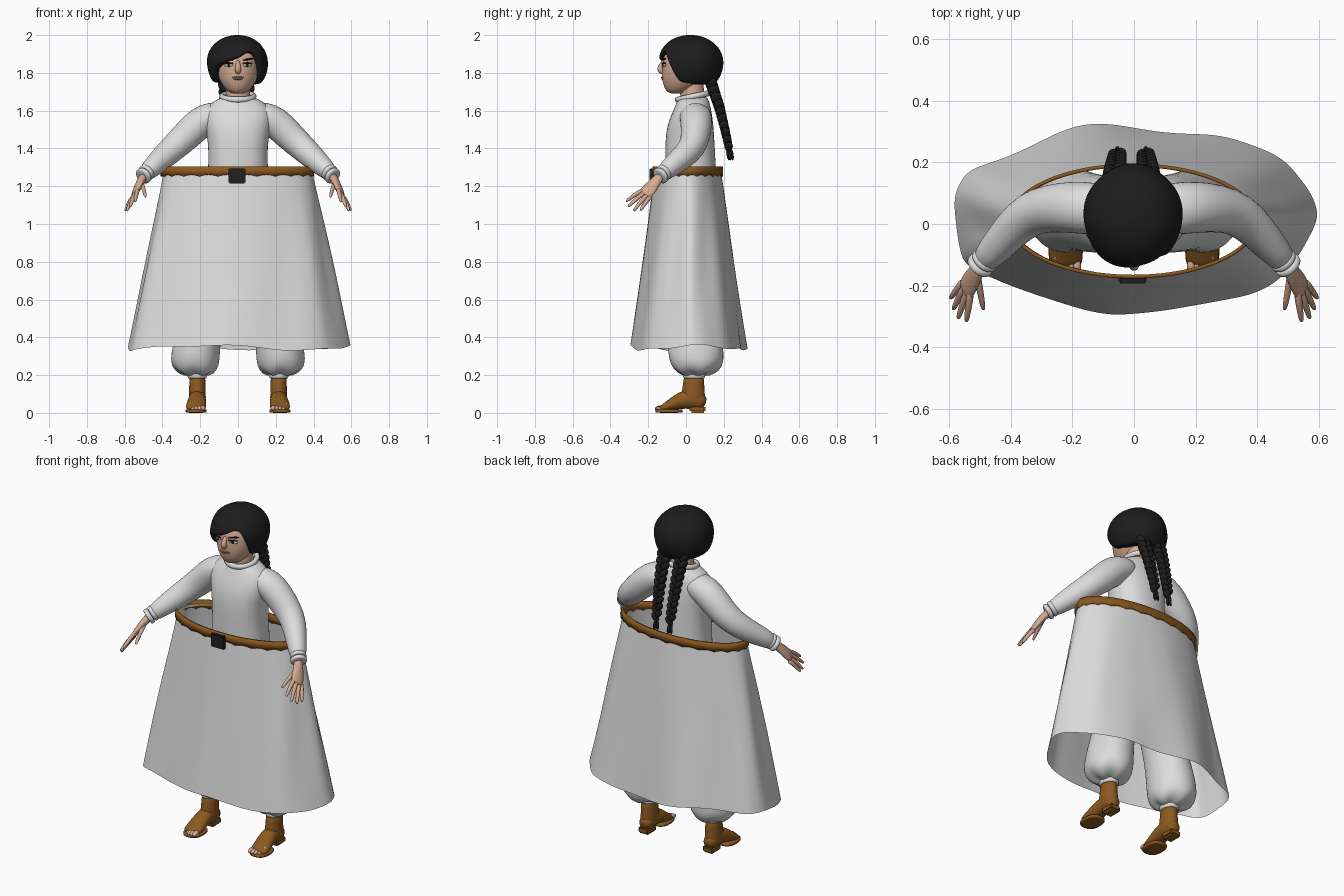
import bpy, bmesh, math
from mathutils import Vector, Matrix, Euler

if "Cube" in bpy.data.objects:
    bpy.data.objects.remove(bpy.data.objects["Cube"])

def material(name, rgb):
    m = bpy.data.materials.new(name)
    m.diffuse_color = (*rgb, 1)
    m.use_nodes = True
    m.node_tree.nodes["Principled BSDF"].inputs["Base Color"].default_value = m.diffuse_color
    return m

CLOTH = material("pale cloth", (0.72, 0.72, 0.72))
SKIN = material("skin", (0.66, 0.40, 0.28))
HAIR = material("black hair", (0.012, 0.012, 0.013))
LEATHER = material("brown leather", (0.26, 0.10, 0.014))
BUCKLE = material("dark metal", (0.015, 0.015, 0.016))
EYE = material("eye white", (0.6, 0.57, 0.53))
LIP = material("lip", (0.42, 0.20, 0.15))

def finish(name, bm, mat, subsurf=0):
    bmesh.ops.recalc_face_normals(bm, faces=bm.faces)
    me = bpy.data.meshes.new(name)
    bm.to_mesh(me)
    bm.free()
    me.materials.append(mat)
    for p in me.polygons:
        p.use_smooth = True
    ob = bpy.data.objects.new(name, me)
    bpy.context.collection.objects.link(ob)
    if subsurf:
        mod = ob.modifiers.new("smooth", 'SUBSURF')
        mod.levels = mod.render_levels = subsurf
    return ob

def loft(name, rings, mat, caps=True, subsurf=1):
    """Skin a list of closed rings."""
    bm = bmesh.new()
    vs = [[bm.verts.new(p) for p in r] for r in rings]
    n = len(vs[0])
    for a, b in zip(vs, vs[1:]):
        for i in range(n):
            j = (i + 1) % n
            bm.faces.new((a[i], a[j], b[j], b[i]))
    if caps:
        bm.faces.new(vs[0][::-1])
        bm.faces.new(vs[-1])
    return finish(name, bm, mat, subsurf)

def ring(z, cx, cy, rx, ry, n=24, p=2.0):
    """Horizontal superellipse."""
    out = []
    for i in range(n):
        c, s = math.cos(2 * math.pi * i / n), math.sin(2 * math.pi * i / n)
        out.append((cx + rx * math.copysign(abs(c) ** (2 / p), c),
                    cy + ry * math.copysign(abs(s) ** (2 / p), s), z))
    return out

def tube(name, path, mat, side=(0, 0, 1), n=14, mirror=1):
    """Tube through (x, y, z, side radius, other radius) points."""
    pts = [Vector((p[0] * mirror, p[1], p[2])) for p in path]
    rings = []
    for i, p in enumerate(pts):
        t = (pts[min(i + 1, len(pts) - 1)] - pts[max(i - 1, 0)]).normalized()
        u = Vector((side[0] * mirror, side[1], side[2]))
        u = (u - t * u.dot(t)).normalized()
        v = t.cross(u)
        rings.append([p + u * path[i][3] * math.cos(2 * math.pi * k / n)
                      + v * path[i][-1] * math.sin(2 * math.pi * k / n) for k in range(n)])
    return loft(name, rings, mat)

def blobs(name, items, mat, seg=14):
    """One object from ellipsoids (location, radii, rotation)."""
    bm = bmesh.new()
    for loc, rad, rot in items:
        m = Matrix.LocRotScale(Vector(loc), Euler(rot), Vector(rad))
        bmesh.ops.create_uvsphere(bm, u_segments=seg, v_segments=seg // 2 + 2, radius=1, matrix=m)
    return finish(name, bm, mat)

def box(name, loc, size, mat, bevel):
    bm = bmesh.new()
    bmesh.ops.create_cube(bm, size=1, matrix=Matrix.LocRotScale(Vector(loc), None, Vector(size)))
    bmesh.ops.bevel(bm, geom=bm.edges[:], offset=bevel, segments=2, affect='EDGES')
    ob = finish(name, bm, mat)
    for p in ob.data.polygons:
        p.use_smooth = False
    return ob

def lerp_table(table, x):
    for (x0, y0), (x1, y1) in zip(table, table[1:]):
        if x <= x1:
            return y0 + (y1 - y0) * (x - x0) / (x1 - x0)
    return table[-1][1]

# Wide open skirt: an elliptical waist blended into an uneven wavy hem
hem = [(.60, .02), (.575, .10), (.48, .22), (.29, .29), (.10, .295), (-.10, .33), (-.21, .315),
       (-.40, .22), (-.54, .175), (-.585, .09), (-.57, -.05), (-.55, -.135), (-.38, -.21),
       (-.10, -.30), (.08, -.285), (.25, -.255), (.38, -.23), (.46, -.19), (.53, -.11)]
for _ in range(2):                                   # corner cutting keeps the hem soft
    hem = [(a[0] * (1 - f) + b[0] * f, a[1] * (1 - f) + b[1] * f)
           for a, b in zip(hem, hem[1:] + hem[:1]) for f in (.2, .8)]
rows = []
for k in range(11):
    t = k / 10
    row = []
    for x, y in hem:
        a = math.atan2(y / .31, x / .6)
        fold = 1 + .014 * math.sin(math.pi * t) * math.sin(9 * a + 2 * t)
        zb = .345 + .012 * math.sin(3 * a + 1) + .006 * math.sin(7 * a)
        row.append((((1 - t) * .393 * math.cos(a) + t * x * 1.005) * fold,
                    (1 - t) * (.01 + .176 * math.sin(a)) * fold + t * y * fold,
                    1.28 * (1 - t) + zb * t))
    rows.append(row)
loft("skirt", rows, CLOTH, caps=False)

# Belt with scalloped lower edge, and buckle
N = 144
belt_rows = []
for z, scallop in ((1.305, 0), (1.28, 0), (1.252, .009)):
    belt_rows.append([(-.003 + .4 * math.cos(2 * math.pi * i / N), .01 + .181 * math.sin(2 * math.pi * i / N),
                       z + scallop * abs(math.sin(math.pi * i / 6))) for i in range(N)])
belt = loft("belt", belt_rows, LEATHER, caps=False, subsurf=0)
mod = belt.modifiers.new("thickness", 'SOLIDIFY')
mod.thickness = .012
mod.offset = 0
box("buckle", (-.005, -.182, 1.255), (.09, .022, .08), BUCKLE, .005)

# Tunic body and rolled collar
loft("tunic", [ring(z, 0, cy, rx, ry, p=p) for z, cy, rx, ry, p in (
    (.90, .03, .10, .09, 2), (.95, .03, .16, .12, 2), (1.1, .025, .175, .135, 2.2),
    (1.3, .025, .157, .135, 2.3), (1.42, .02, .157, .132, 2.3), (1.52, .022, .175, .125, 2.3),
    (1.59, .032, .185, .105, 2.3), (1.635, .037, .155, .09, 2.2), (1.665, .037, .10, .08, 2),
    (1.675, .037, .075, .07, 2))], CLOTH)
bm_rings = []
for i in range(32):
    a = 2 * math.pi * i / 32
    c = Vector((.085 * math.cos(a), .037 + .082 * math.sin(a), 1.675 + .017 * math.sin(a)))
    o = Vector((math.cos(a), math.sin(a), 0))
    bm_rings.append([c + o * .014 * math.cos(b) + Vector((0, 0, .016 * math.sin(b)))
                     for b in (math.pi / 4 * k for k in range(8))])
loft("collar", bm_rings + bm_rings[:1], CLOTH, caps=False, subsurf=0)

# Neck and head
loft("neck", [ring(z, 0, cy, r, r) for z, cy, r in (
    (1.62, .04, .07), (1.68, .035, .066), (1.72, .03, .062), (1.80, .03, .065))], SKIN)
loft("head", [ring(z, 0, cy, rx, ry) for z, cy, rx, ry in (
    (1.690, -.05, .025, .03), (1.700, -.045, .055, .06), (1.735, -.025, .085, .095),
    (1.775, -.01, .106, .12), (1.82, .003, .116, .13), (1.87, .01, .118, .136),
    (1.92, .02, .11, .125), (1.96, .025, .07, .08))], SKIN)
tube("nose", [(0, -.115, 1.865, .012), (0, -.128, 1.845, .012), (0, -.141, 1.825, .017),
              (0, -.133, 1.808, .018), (0, -.115, 1.80, .012)], SKIN, (1, 0, 0), 10)
blobs("lips", [((0, -.124, 1.776), (.033, .008, .005), (0, 0, 0)),
               ((0, -.122, 1.768), (.025, .009, .006), (0, 0, 0))], LIP)
for s, nm in ((-1, "right"), (1, "left")):
    r = s * .42
    blobs(nm + "_eye", [((s * .05, -.116, 1.842), (.025, .005, .010), (0, 0, r))], EYE)
    blobs(nm + "_iris", [((s * .048, -.1195, 1.842), (.010, .0035, .0095), (0, 0, r))], BUCKLE)
    blobs(nm + "_lash", [((s * .05, -.1185, 1.852), (.029, .005, .0045), (0, 0, r))], HAIR)
    blobs(nm + "_brow", [((s * .054, -.119, 1.872), (.032, .005, .005), (0, -s * .15, r))], HAIR)

# Hair cap with a slanted fringe: lower edge height follows the angle from the front
edge = [(-180, 1.74), (-100, 1.75), (-65, 1.76), (-50, 1.83), (-20, 1.865), (0, 1.88), (25, 1.915),
        (38, 1.905), (48, 1.85), (63, 1.755), (100, 1.74), (180, 1.74)]
cap = [[] for _ in range(14)]
for i in range(60):
    deg = -180 + 6 * i
    th = math.radians(deg)
    top = math.acos((lerp_table(edge, deg) - 1.86) / .143)
    for k in range(14):
        ph = top * min(k + .3, 12) / 12
        w = math.sin(ph) ** (.55 if ph > math.pi / 2 else .95) * (.68 if k == 13 else 1)
        w *= 1 + .012 * math.sin(5 * th + 3 * ph)
        cap[k].append((-.003 + .162 * w * math.sin(th), .025 - .172 * w * math.cos(th),
                       1.858 + .143 * math.cos(ph)))
loft("hair_cap", cap, HAIR)

# Two plaits of overlapping alternating strands with loose tails
for s, nm in ((-1, "right"), (1, "left")):
    strands = []
    for k in range(20):
        t = k / 19
        z = 1.76 - .35 * t
        r = .030 - .009 * t
        cx = -.008 + s * (.058 - .012 * t)
        cy = lerp_table([(0, .125), (.4, .172), (.75, .203), (1, .222)], t)
        q = 1 if k % 2 else -1
        strands.append(((cx + q * r * .5, cy + .004, z), (r * .72, r * 1.05, r * 1.25), (-.25, q * .6, 0)))
    strands.append(((cx, .226, 1.395), (.015, .015, .012), (0, 0, 0)))
    for dx, dy in ((-.009, 0), (.009, 0), (0, .012), (0, -.008)):
        strands.append(((cx + dx, .231 + dy, 1.368), (.008, .009, .032), (.15, -dx * 15, 0)))
    blobs(nm + "_plait", strands, HAIR, 12)

for s, nm in ((-1, "right"), (1, "left")):
    # Sleeve and cuff
    tube(nm + "_sleeve", [(.06, .045, 1.585, .05, .07), (.13, .05, 1.575, .08, .088), (.20, .055, 1.54, .086, .085),
                          (.27, .052, 1.47, .082, .08), (.34, .035, 1.405, .074, .074), (.40, -.02, 1.35, .066, .064),
                          (.46, -.09, 1.295, .053, .052), (.497, -.13, 1.258, .042, .042)],
         CLOTH, n=18, mirror=s)
    for k, (x, y, z) in enumerate(((.485, -.118, 1.272), (.5, -.134, 1.256))):
        tube(f"{nm}_cuff_{k}", [(x - .008, y + .009, z + .008, .038), (x - .004, y + .005, z + .005, .047),
                                (x + .004, y - .005, z - .005, .047), (x + .008, y - .009, z - .008, .038)],
             CLOTH, n=18, mirror=s)
    # Hand: flattened palm, four fingers and a thumb
    spread = (.03, .045, -.035)
    tube(nm + "_palm", [(.495, -.128, 1.26, .026, .024), (.512, -.155, 1.232, .028, .022),
                        (.532, -.187, 1.192, .040, .019), (.546, -.215, 1.16, .040, .015),
                        (.550, -.222, 1.152, .032, .008)], SKIN, spread, mirror=s)
    for f, (a, b) in enumerate((((.532, -.228, 1.18), (.545, -.318, 1.118)),
                                ((.543, -.220, 1.165), (.572, -.308, 1.09)),
                                ((.553, -.208, 1.15), (.588, -.278, 1.068)),
                                ((.560, -.192, 1.14), (.597, -.242, 1.07)),
                                ((.510, -.165, 1.215), (.489, -.280, 1.142)))):
        a, b = Vector(a), Vector(b)
        pts = []
        for t, r in ((-.15, .012), (.15, .0125), (.5, .0115), (.9, .009), (1, .005)):
            p = a.lerp(b, t)
            pts.append((p.x, p.y, p.z + .018 * t * (1 - t), r))
        tube(f"{nm}_{'thumb' if f == 4 else 'finger_%d' % f}", pts, SKIN, spread, 10, s)
    # Baggy trouser leg gathered at the ankle
    leg = [(1.04, .07, .03, .09, .10), (.95, .09, .03, .115, .125), (.75, .135, .035, .12, .13),
           (.55, .18, .045, .115, .13), (.42, .21, .05, .122, .14), (.32, .225, .052, .130, .150),
           (.25, .228, .056, .130, .142), (.21, .222, .053, .095, .10), (.198, .217, .045, .05, .055)]
    loft(nm + "_trouser_leg", [[(s * x, y, z + .008 * math.sin(5 * i)) for i, (x, y, z) in
                                enumerate(ring(*row))] for row in leg], CLOTH)
    loft(nm + "_ankle_band", [ring(z, s * .216, .043, r, r * 1.15) for z, r in (
        (.18, .044), (.185, .051), (.205, .053), (.215, .045))], CLOTH)
    # Boot: shaft, foot, heel and sole
    loft(nm + "_boot_shaft", [ring(z, s * .215, cy, rx, ry) for z, cy, rx, ry in (
        (.21, .043, .043, .055), (.15, .04, .043, .056), (.10, .038, .045, .062),
        (.06, .035, .045, .068), (.03, .035, .038, .06))], LEATHER)
    tube(nm + "_boot_foot", [(.215, .105, .05, .022, .025), (.215, .085, .058, .042, .045),
                             (.215, .02, .075, .046, .055), (.217, -.03, .066, .048, .046),
                             (.221, -.075, .044, .054, .033), (.223, -.115, .028, .055, .022),
                             (.223, -.14, .02, .045, .012)], LEATHER, (1, 0, 0), 16, s)
    box(nm + "_heel", (s * .215, .062, .02), (.07, .085, .04), LEATHER, .01)
    loft(nm + "_sole", [ring(z, s * .222, -.09, .056, .072, p=2.6) for z in (0, .004, .016, .02)], LEATHER)
    # Bare toes and patches of skin over the instep
    toes = [((s * (.186 + .018 * k), -.138 + .006 * k * (k - 1.6) * .5, .026 - .001 * k),
             (.014 - .0012 * k, .026, .014 - .001 * k), (.15, 0, 0)) for k in range(5)]
    toes += [((s * (.193 + .02 * k), -.10, .047), (.010, .028, .008), (.45, 0, 0)) for k in range(4)]
    blobs(nm + "_toes", toes, SKIN, 12)
